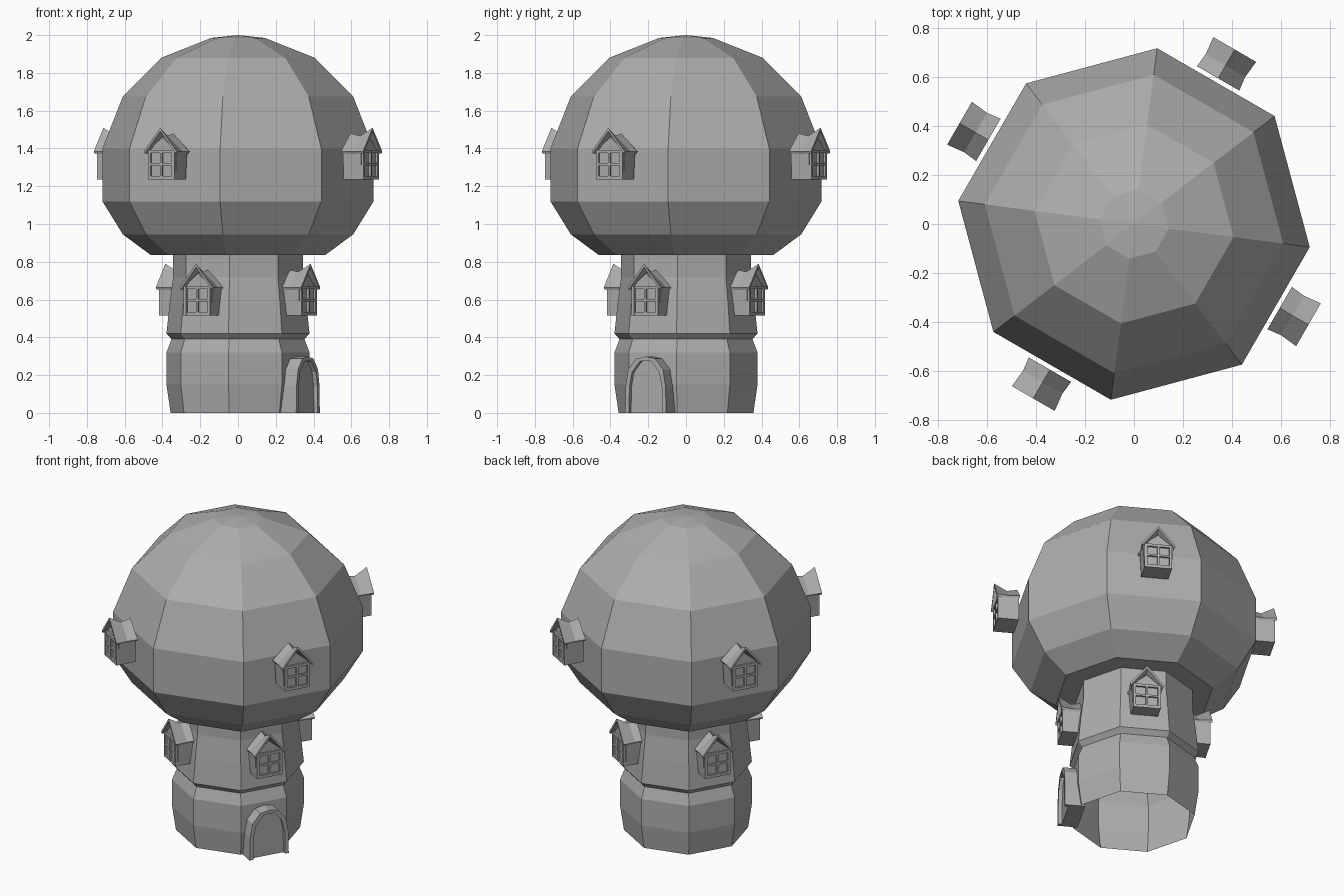
import bpy, bmesh
from math import sin, cos, radians

if "Cube" in bpy.data.objects:
    bpy.data.objects.remove(bpy.data.objects["Cube"])

grey = bpy.data.materials.new("dark_grey")
grey.diffuse_color = (.42, .42, .42, 1)
grey.use_nodes = True
grey.node_tree.nodes["Principled BSDF"].inputs["Base Color"].default_value = grey.diffuse_color


def make(name, bm, angle=0):
    bmesh.ops.recalc_face_normals(bm, faces=bm.faces)
    me = bpy.data.meshes.new(name)
    bm.to_mesh(me)
    bm.free()
    me.materials.append(grey)
    ob = bpy.data.objects.new(name, me)
    ob.rotation_euler.z = angle
    bpy.context.collection.objects.link(ob)
    return ob


def loft(bm, rings, close_start=True):
    """Skin equal-length rings of points and cap the ends."""
    vs = [[bm.verts.new(p) for p in ring] for ring in rings]
    n = len(vs[0])
    for a, b in zip(vs, vs[1:]):
        for i in range(n):
            j = (i + 1) % n
            bm.faces.new((a[i], a[j], b[j], b[i]))
    if close_start:
        bm.faces.new(vs[0])
    bm.faces.new(vs[-1])


def prism(bm, profile, x0, x1):
    """Extrude a (y, z) profile along x."""
    loft(bm, [[(x, y, z) for y, z in profile] for x in (x0, x1)])


def rect(y0, y1, z0, z1):
    return [(y0, z0), (y1, z0), (y1, z1), (y0, z1)]


def octagon(r, z):
    return [(r * cos(radians(37.5 + 45 * i)), r * sin(radians(37.5 + 45 * i)), z)
            for i in range(8)]


# Stem with a pinched collar, open underneath
bm = bmesh.new()
loft(bm, [octagon(r, z) for r, z in [
    (.36, 0), (.382, .15), (.382, .32), (.355, .39), (.382, .42),
    (.365, .58), (.346, .72), (.346, .86)]], close_start=False)
make("stem", bm)

# Mushroom cap roof
bm = bmesh.new()
loft(bm, [octagon(r, z) for r, z in [
    (.465, .835), (.615, .945), (.724, 1.12), (.724, 1.40),
    (.615, 1.675), (.41, 1.88), (.143, 1.985), (.002, 2.0)]])
make("cap", bm)


def window(name, r, z, angle):
    """Dormer window: r is the distance of its back, z its base."""
    # Gabled body, slightly wider towards the eaves
    bm = bmesh.new()
    body = [(-.08, z), (.08, z), (.088, z + .15), (0, z + .225), (-.088, z + .15)]
    prism(bm, body, r + .005, r + .115)
    make(name + "_body", bm, angle)
    # Frame bars around four panes
    bm = bmesh.new()
    for y, w in ((-.073, .008), (0, .006), (.073, .008)):
        prism(bm, rect(y - w, y + w, z, z + .155), r + .11, r + .128)
    for h, w in ((.009, .009), (.082, .006), (.148, .008)):
        prism(bm, rect(-.08, .08, z + h - w, z + h + w), r + .11, r + .127)
    make(name + "_frame", bm, angle)
    # Sagging gable roof
    bm = bmesh.new()
    rings = []
    for x, w, top, eave in ((0, .1, .245, .15), (.06, .093, .232, .148), (.136, .101, .274, .15)):
        rings.append([(r + x, y, z + h) for y, h in (
            (-w, eave), (0, top), (w, eave),
            (w - .006, eave - .012), (0, top - .018), (-w + .006, eave - .012))])
    loft(bm, rings)
    make(name + "_roof", bm, angle)


for i in range(4):
    a = radians(-30 + 90 * i)
    window(f"cap_window_{i + 1}", .687, 1.235, a)
    window(f"stem_window_{i + 1}", .308, .515, a)


# Arched door and its frame
def arch(inset):
    half = [(.125, 0), (.122, .14), (.106, .23), (.058, .287)]
    right = [(y - inset, z - inset * .6 * (z > .2)) for y, z in half]
    return right + [(0, .298 - inset)] + [(-y, z) for y, z in reversed(right)]


bm = bmesh.new()
prism(bm, arch(0) + arch(.023)[::-1], .31, .428)
make("door_frame", bm, radians(-30))
bm = bmesh.new()
prism(bm, arch(.021), .31, .405)
make("door", bm, radians(-30))
